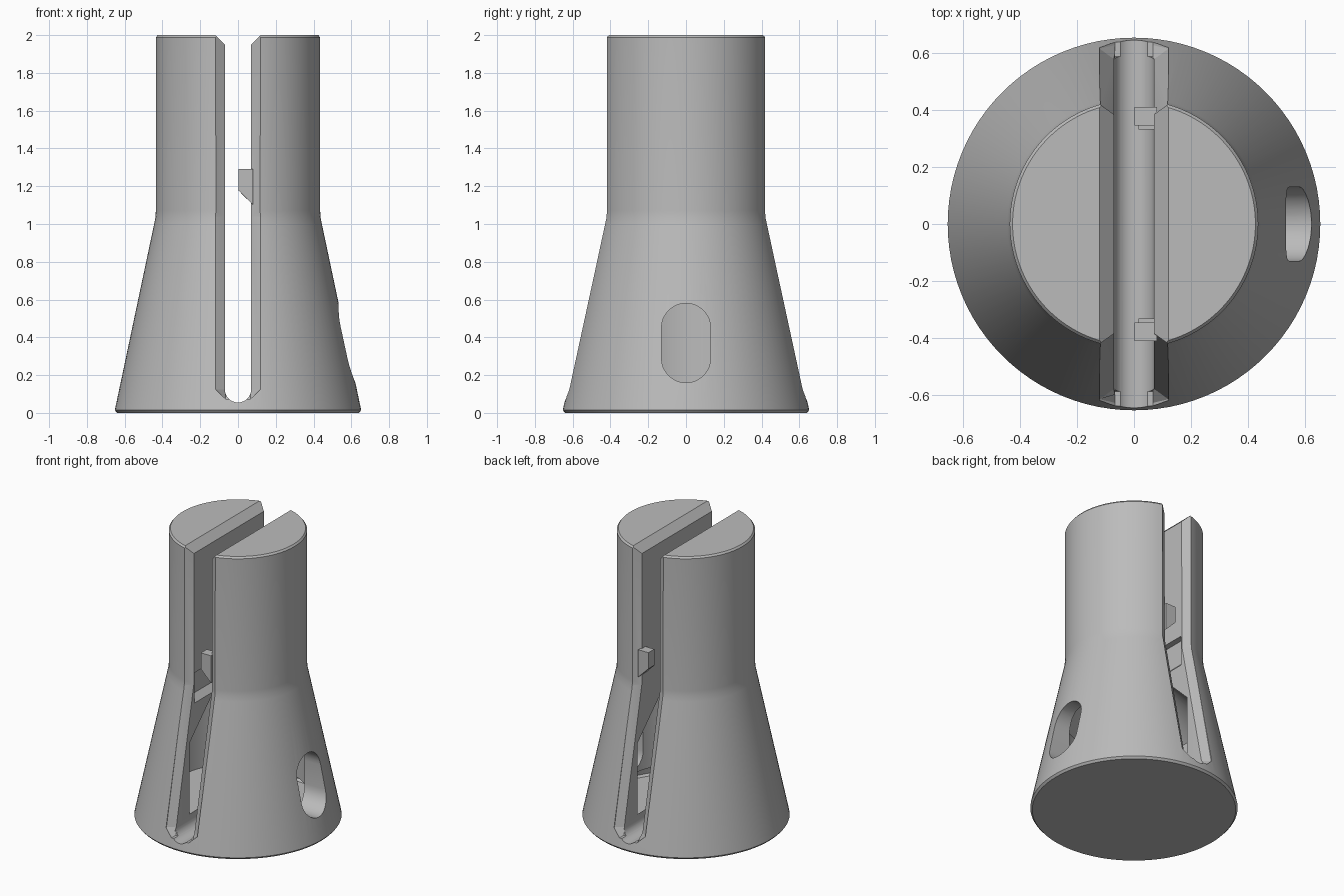
import bpy, bmesh, math

cube = bpy.data.objects.get("Cube")
if cube:
    bpy.data.objects.remove(cube, do_unlink=True)

grey = bpy.data.materials.new("plain grey")
grey.use_nodes = True
colour = (0.5, 0.5, 0.5, 1)
grey.diffuse_color = colour
grey.node_tree.nodes["Principled BSDF"].inputs["Base Color"].default_value = colour


def make(name, bm):
    bmesh.ops.recalc_face_normals(bm, faces=bm.faces)
    mesh = bpy.data.meshes.new(name)
    bm.to_mesh(mesh)
    bm.free()
    mesh.materials.append(grey)
    ob = bpy.data.objects.new(name, mesh)
    bpy.context.collection.objects.link(ob)
    return ob


def loft(name, rings):
    """Closed solid through rings of equal point count."""
    bm = bmesh.new()
    loops = [[bm.verts.new(p) for p in ring] for ring in rings]
    n = len(loops[0])
    for a, b in zip(loops, loops[1:]):
        for i in range(n):
            j = (i + 1) % n
            bm.faces.new((a[i], a[j], b[j], b[i]))
    bm.faces.new(loops[0])
    bm.faces.new(loops[-1])
    return make(name, bm)


def lathe(name, profile, sides=96):
    turns = [math.tau * i / sides for i in range(sides)]
    return loft(name, [[(r * math.cos(t), r * math.sin(t), z) for t in turns]
                       for r, z in profile])


def prism_y(name, outline, y0, y1):
    return loft(name, [[(x, y, z) for x, z in outline] for y in (y0, y1)])


def arc(cx, cz, r, start, end, steps=16):
    return [(cx + r * math.cos(math.radians(start + (end - start) * i / steps)),
             cz + r * math.sin(math.radians(start + (end - start) * i / steps)))
            for i in range(steps + 1)]


# Flared body
body = lathe("body", [(0.64, 0), (0.652, 0.014), (0.65, 0.025), (0.444, 1.0),
                      (0.437, 1.035), (0.435, 1.07), (0.435, 1.988), (0.425, 2)])

# Inner chamber with a conical roof, and the round-bottomed slot
cutters = [
    lathe("chamber_cutter", [(0.44, 0.16), (0.44, 0.65), (0.004, 1.086)]),
    prism_y("slot_cutter", [(0.07, 2.2), (-0.07, 2.2)] + arc(0, 0.125, 0.07, 180, 360), -1, 1),
    prism_y("top_bevel_cutter", [(-0.06, 1.94), (0.06, 1.94), (0.18, 2.06), (-0.18, 2.06)], -1, 1),
    prism_y("recess_cutter", [(-0.05, 1.12), (-0.11, 1.12), (-0.11, 0.95), (-0.05, 0.89)],
            -0.375, 0.375),
]

# Oval window in the left wall
oval = arc(0, 0.45, 0.13, 0, 180) + arc(0, 0.29, 0.13, 180, 360)
cutters.append(loft("window_cutter", [[(x, y, z) for y, z in oval] for x in (0.3, 0.9)]))

# Bevels that follow the flare along both slot mouths
for side in (-1, 1):
    rings = []
    for r, z, wide in [(0.642, 0.074, 0.066), (0.629, 0.125, 0.12),
                       (0.437, 1.04, 0.12), (0.435, 2.1, 0.12)]:
        half = [(0.066, r - 0.055), (wide, r - 0.016), (wide, r + 0.1)]
        points = half + [(-x, y) for x, y in reversed(half)]
        rings.append([(x, side * y, z) for x, y in points])
    cutters.append(loft("mouth_bevel_cutter", rings))

for cutter in cutters:
    cutter.hide_render = True
    mod = body.modifiers.new("cut", "BOOLEAN")
    mod.operation = "DIFFERENCE"
    mod.solver = "EXACT"
    mod.object = cutter

# Bake the cuts and drop the cutters
bpy.context.view_layer.update()
graph = bpy.context.evaluated_depsgraph_get()
baked = bpy.data.meshes.new_from_object(body.evaluated_get(graph))
body.modifiers.clear()
body.data = baked
for cutter in cutters:
    bpy.data.objects.remove(cutter, do_unlink=True)

bpy.ops.object.select_all(action="DESELECT")
body.select_set(True)
bpy.context.view_layer.objects.active = body
bpy.ops.object.shade_smooth_by_angle(angle=math.radians(20))

# Small catches on the left slot wall, each with a narrow lip
for label, side in (("front", -1), ("back", 1)):
    prism_y(label + "_catch", [(0.002, 1.29), (0.08, 1.29), (0.08, 1.1), (0.002, 1.178)],
            side * 0.345, side * 0.41)
    prism_y(label + "_catch_lip", [(0.015, 1.25), (0.08, 1.25), (0.08, 1.1), (0.015, 1.165)],
            side * 0.33, side * 0.346)
